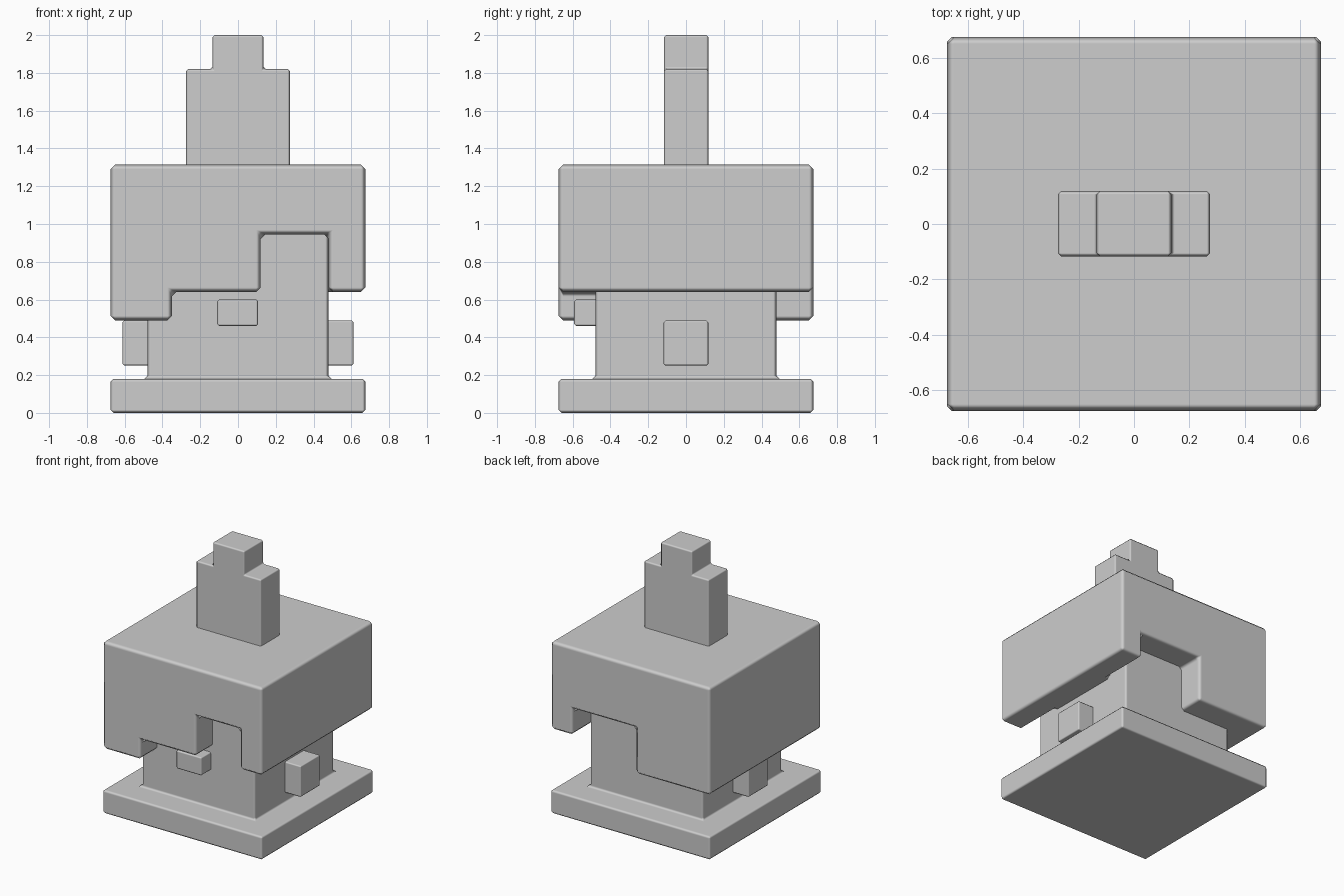
import bpy, bmesh, math

if "Cube" in bpy.data.objects:
    bpy.data.objects.remove(bpy.data.objects["Cube"])

grey = bpy.data.materials.new("light_grey")
grey.diffuse_color = (0.61, 0.61, 0.61, 1)
grey.use_nodes = True
grey.node_tree.nodes["Principled BSDF"].inputs["Base Color"].default_value = grey.diffuse_color


def link(name, bm):
    bmesh.ops.recalc_face_normals(bm, faces=bm.faces[:])
    mesh = bpy.data.meshes.new(name)
    bm.to_mesh(mesh)
    bm.free()
    mesh.materials.append(grey)
    ob = bpy.data.objects.new(name, mesh)
    bpy.context.scene.collection.objects.link(ob)
    return ob


def add_box(bm, x0, x1, y0, y1, z0, z1):
    for v in bmesh.ops.create_cube(bm, size=1)["verts"]:
        v.co = (x1 if v.co.x > 0 else x0, y1 if v.co.y > 0 else y0, z1 if v.co.z > 0 else z0)


def box(name, *dims):
    bm = bmesh.new()
    add_box(bm, *dims)
    return link(name, bm)


def finish(ob, width):
    """Single chamfer on every edge, softly shaded with flat main faces."""
    ob.data.shade_smooth()
    mod = ob.modifiers.new("soft_edges", 'BEVEL')
    mod.width = width
    mod.segments = 1
    mod.limit_method = 'ANGLE'
    mod.angle_limit = math.radians(40)
    mod.harden_normals = True


W = 0.675    # half width of plate and icing
B = 0.4785   # half width of cake body

# Plate and cake body: one piece, stacked square rings
bm = bmesh.new()
rings = []
for r, z in ((W, 0), (W, 0.18), (B, 0.18), (B, 1.1)):
    rings.append([bm.verts.new((sx * r, sy * r, z)) for sx, sy in ((-1, -1), (1, -1), (1, 1), (-1, 1))])
for a, b in zip(rings, rings[1:]):
    for i in range(4):
        j = (i + 1) % 4
        bm.faces.new((a[i], a[j], b[j], b[i]))
bm.faces.new(rings[0])
bm.faces.new(rings[-1])
finish(link("plate_and_body", bm), 0.016)

# Icing block with stepped drips cut into its lower edge
icing = box("icing", -W, W, -W, W, 0.49, 1.314)
cuts = [
    (-0.35, 0.9, -0.9, -0.3, 0.3, 0.64),    # front middle drip
    (0.12, 0.48, -0.9, -0.3, 0.3, 0.945),   # front tall notch
    (0.3, 0.9, -0.9, 0.9, 0.3, 0.64),       # right side
    (-0.04, 0.485, 0.3, 0.9, 0.3, 0.84),    # back notch
]
cutters = []
for c in cuts:
    cutter = box("icing_cutter", *c)
    cutter.hide_render = True
    cutters.append(cutter)
    mod = icing.modifiers.new("cut", 'BOOLEAN')
    mod.operation = 'DIFFERENCE'
    mod.solver = 'EXACT'
    mod.object = cutter
bpy.context.view_layer.update()
cut_mesh = bpy.data.meshes.new_from_object(icing.evaluated_get(bpy.context.evaluated_depsgraph_get()))
icing.modifiers.clear()
icing.data = cut_mesh
for c in cutters:
    bpy.data.objects.remove(c)
bm = bmesh.new()
bm.from_mesh(cut_mesh)
bmesh.ops.remove_doubles(bm, verts=bm.verts[:], dist=0.0005)
bmesh.ops.dissolve_limit(bm, angle_limit=0.02, verts=bm.verts[:], edges=bm.edges[:])
bm.to_mesh(cut_mesh)
bm.free()
finish(icing, 0.024)

# Topper: stepped profile extruded through its thickness
half = [(0.275, 1.28), (0.275, 1.82), (0.135, 1.82), (0.135, 2.0)]
outline = half + [(-x, z) for x, z in reversed(half)]
bm = bmesh.new()
face = bm.faces.new([bm.verts.new((x, -0.117, z)) for x, z in outline])
ext = bmesh.ops.extrude_face_region(bm, geom=[face])["geom"]
bmesh.ops.translate(bm, vec=(0, 0.236, 0), verts=[g for g in ext if isinstance(g, bmesh.types.BMVert)])
bm.faces.new(list(reversed([v for v in bm.verts][:8]))) if len(bm.faces) < 10 else None
finish(link("topper", bm), 0.012)

# Side knobs and front knob
for name, s in (("left_knob", -1), ("right_knob", 1)):
    xs = sorted((s * 0.44, s * 0.612))
    finish(box(name, xs[0], xs[1], -0.118, 0.118, 0.25, 0.489), 0.01)
finish(box("front_knob", -0.11, 0.106, -0.592, -0.44, 0.46, 0.6), 0.01)
